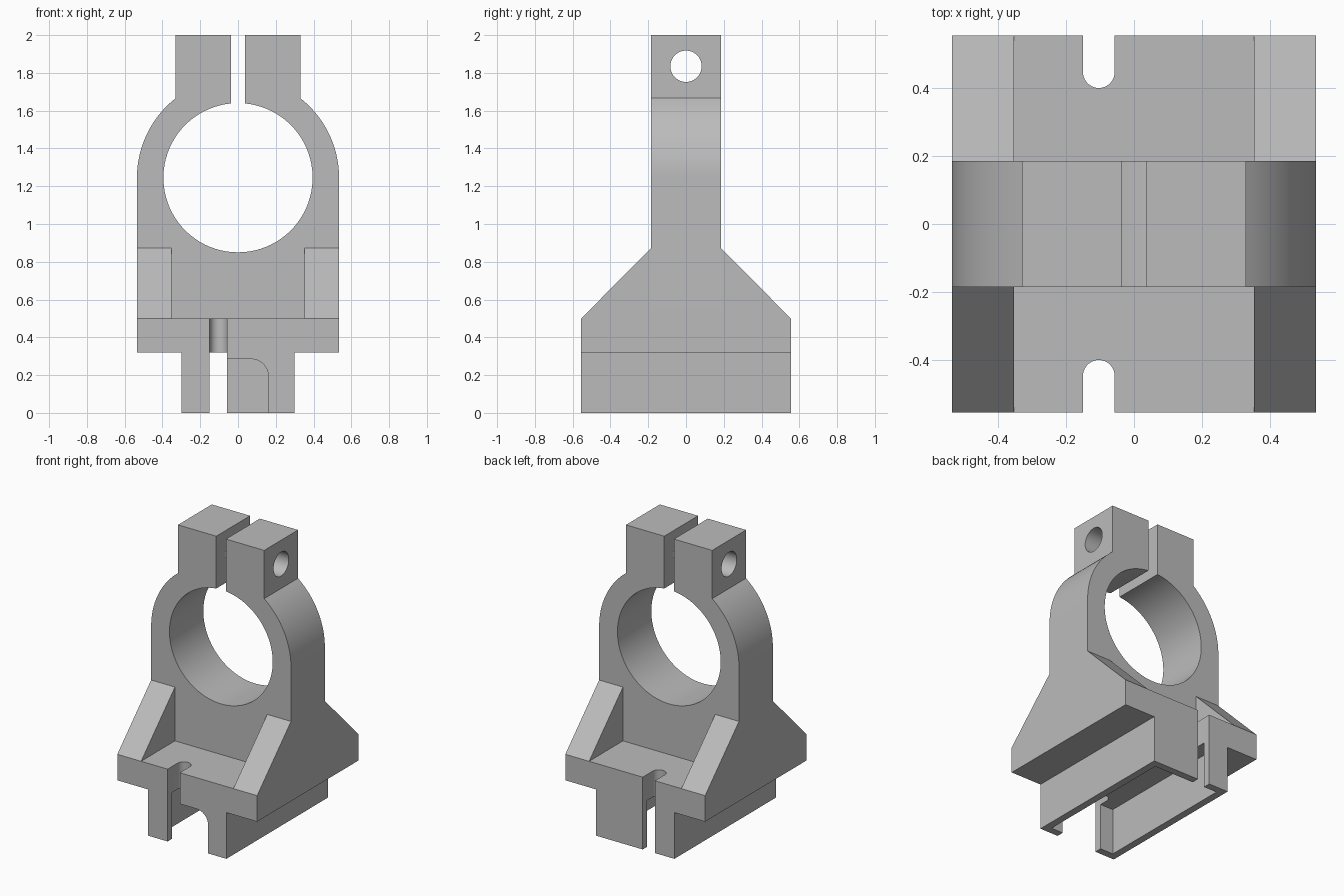
import bpy, bmesh
from math import sin, cos, pi, radians, asin, acos

if "Cube" in bpy.data.objects:
    bpy.data.objects.remove(bpy.data.objects["Cube"])

grey = bpy.data.materials.new("plain grey")
grey.use_nodes = True
colour = (0.5, 0.5, 0.5, 1)
grey.diffuse_color = colour
grey.node_tree.nodes["Principled BSDF"].inputs["Base Color"].default_value = colour

# Main dimensions
HALF_W, HALF_D = 0.535, 0.555      # base plate half width and depth
RING_Y = 0.185                     # clamp half thickness
BORE_Z, BORE_R = 1.245, 0.395
TAB_X, SLIT_X = 0.33, 0.037
PLATE_LOW, PLATE_TOP = 0.32, 0.5
SLOT_A, SLOT_B = -0.15, -0.057     # wire slot sides
SKIRT_X, WALL = 0.3, 0.05


def arc(cx, cy, r, start, end, n):
    """Points along an arc, angles in radians."""
    step = (end - start) / n
    return [(cx + r * cos(start + i * step), cy + r * sin(start + i * step))
            for i in range(n + 1)]


def shade(obj):
    bpy.ops.object.select_all(action='DESELECT')
    obj.select_set(True)
    bpy.context.view_layer.objects.active = obj
    bpy.ops.object.shade_smooth_by_angle(angle=radians(30))


def prism(name, outline, axis, low, high):
    """Extrude a flat outline along an axis; its points use the other two."""
    place = {'x': lambda a, b, t: (t, a, b),
             'y': lambda a, b, t: (a, t, b),
             'z': lambda a, b, t: (a, b, t)}[axis]
    bm = bmesh.new()
    face = bm.faces.new([bm.verts.new(place(a, b, low)) for a, b in outline])
    extruded = bmesh.ops.extrude_face_region(bm, geom=[face], use_keep_orig=True)
    start, end = place(0, 0, low), place(0, 0, high)
    bmesh.ops.translate(bm, vec=[e - s for s, e in zip(start, end)],
                        verts=[g for g in extruded["geom"]
                               if isinstance(g, bmesh.types.BMVert)])
    bmesh.ops.recalc_face_normals(bm, faces=bm.faces)
    mesh = bpy.data.meshes.new(name)
    bm.to_mesh(mesh)
    bm.free()
    mesh.materials.append(grey)
    obj = bpy.data.objects.new(name, mesh)
    bpy.context.collection.objects.link(obj)
    shade(obj)
    return obj


# Split clamp ring with its two ears, as one outline
shoulder = acos(TAB_X / HALF_W)
slit = asin(SLIT_X / BORE_R)
right_side = [(HALF_W, PLATE_TOP)] + arc(0, BORE_Z, HALF_W, 0, shoulder, 20)
right_side += [(TAB_X, 2), (SLIT_X, 2)]
left_side = [(-x, z) for x, z in reversed(right_side)]
bore = arc(0, BORE_Z, BORE_R, pi / 2 - slit, slit - 3 * pi / 2, 80)
clamp = prism("clamp_ring", right_side + bore + left_side, 'y', -RING_Y, RING_Y)

# Bolt hole through both ears
cutter = prism("bolt_cutter", arc(0, 1.835, 0.083, 0, 2 * pi, 40)[:-1], 'x', -1, 1)
cutter.hide_render = True
cut = clamp.modifiers.new("bolt_hole", 'BOOLEAN')
cut.operation, cut.solver, cut.object = 'DIFFERENCE', 'EXACT', cutter
bpy.context.view_layer.objects.active = clamp
bpy.ops.object.modifier_apply(modifier=cut.name)
bpy.data.objects.remove(cutter)
shade(clamp)

# Base plate with a round-ended slot at the front and back
slot_r = (SLOT_B - SLOT_A) / 2
slot_x = (SLOT_A + SLOT_B) / 2
slot_y = 0.40 + slot_r
front_edge = [(-HALF_W, -HALF_D), (SLOT_A, -HALF_D)]
front_edge += arc(slot_x, -slot_y, slot_r, pi, 0, 20)
front_edge += [(SLOT_B, -HALF_D), (HALF_W, -HALF_D)]
back_edge = [(x, -y) for x, y in reversed(front_edge)]
prism("base_plate", front_edge + back_edge, 'z', PLATE_LOW, PLATE_TOP)

# Four sloped side gussets
for side, side_name in ((1, "left"), (-1, "right")):
    for way, way_name in ((-1, "front"), (1, "back")):
        slope = [(way * HALF_D, PLATE_TOP), (way * RING_Y, 0.872),
                 (way * RING_Y, PLATE_TOP)]
        prism(f"{way_name}_{side_name}_gusset", slope, 'x',
              side * 0.353, side * HALF_W)

# Hollow skirt below the plate, open at the slots
inner_x, inner_y = SKIRT_X - WALL, HALF_D - WALL
OPEN_X = 0.16
left_skirt = [(SLOT_B, HALF_D), (SKIRT_X, HALF_D), (SKIRT_X, -HALF_D),
              (OPEN_X, -HALF_D), (OPEN_X, -inner_y), (inner_x, -inner_y),
              (inner_x, inner_y), (SLOT_B, inner_y)]
prism("left_skirt_wall", left_skirt, 'z', 0, PLATE_LOW)
right_skirt = [(SLOT_A, HALF_D), (-SKIRT_X, HALF_D), (-SKIRT_X, -HALF_D),
               (SLOT_A, -HALF_D), (SLOT_A, -inner_y), (-inner_x, -inner_y),
               (-inner_x, inner_y), (SLOT_A, inner_y)]
prism("right_skirt_wall", right_skirt, 'z', 0, PLATE_LOW)

# Rounded lintel over the front opening
lintel = [(SLOT_B, PLATE_LOW), (SLOT_B, 0.285)]
lintel += arc(OPEN_X - 0.09, 0.195, 0.09, pi / 2, 0, 16) + [(OPEN_X, PLATE_LOW)]
prism("front_lintel", lintel, 'y', -HALF_D, -inner_y)
